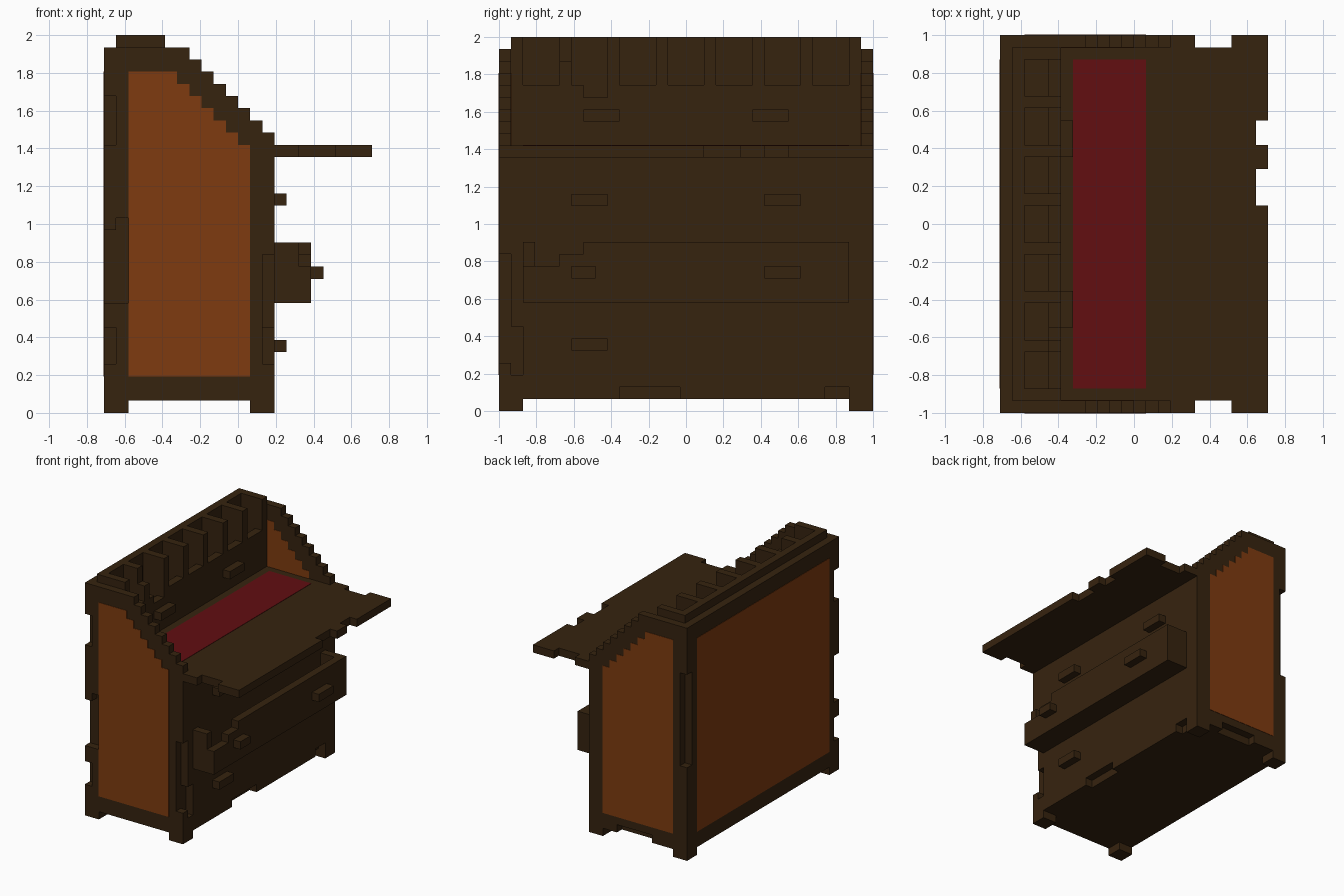
import bpy, bmesh

if "Cube" in bpy.data.objects:
    bpy.data.objects.remove(bpy.data.objects["Cube"], do_unlink=True)

U = 2 / 31          # one block
T = 0.003 / U       # thickness of painted plates, in blocks


def material(name, rgb):
    m = bpy.data.materials.new(name)
    m.use_nodes = True
    lin = [(c / 255 / 12.92) if c < 11 else ((c / 255 + 0.055) / 1.055) ** 2.4 for c in rgb]
    m.diffuse_color = (*lin, 1)
    bsdf = next(n for n in m.node_tree.nodes if n.type == "BSDF_PRINCIPLED")
    bsdf.inputs["Base Color"].default_value = (*lin, 1)
    bsdf.inputs["Roughness"].default_value = 0.8
    return m


DARK = material("dark wood", (54, 35, 15))
ORANGE = material("orange wood", (126, 59, 16))
RED = material("red leather", (98, 14, 17))


def prism(name, profile, j0, j1, mat=DARK):
    """Extrude an (x, z) outline from y = j0 to y = j1, all in blocks."""
    bm = bmesh.new()
    verts = [bm.verts.new(((i - 11) * U, (j0 - 15.5) * U, k * U)) for i, k in profile]
    face = bm.faces.new(verts)
    out = bmesh.ops.extrude_face_region(bm, geom=[face])
    moved = [g for g in out["geom"] if isinstance(g, bmesh.types.BMVert)]
    bmesh.ops.translate(bm, verts=moved, vec=(0, (j1 - j0) * U, 0))
    bmesh.ops.recalc_face_normals(bm, faces=bm.faces)
    me = bpy.data.meshes.new(name)
    bm.to_mesh(me)
    bm.free()
    me.materials.append(mat)
    ob = bpy.data.objects.new(name, me)
    bpy.context.collection.objects.link(ob)
    return ob


def box(name, i0, i1, j0, j1, k0, k1, mat=DARK):
    return prism(name, [(i0, k0), (i1, k0), (i1, k1), (i0, k1)], j0, j1, mat)


def cut(target, cutter):
    """Subtract a cutter from a part, then discard the cutter."""
    cutter.hide_render = True
    mod = target.modifiers.new("cut", "BOOLEAN")
    mod.operation = "DIFFERENCE"
    mod.solver = "EXACT"
    mod.object = cutter
    bpy.context.view_layer.objects.active = target
    bpy.ops.object.modifier_apply(modifier=mod.name)
    bpy.data.objects.remove(cutter, do_unlink=True)


def chip(target, *bounds):
    cut(target, box("chip_cutter", *bounds))


# Side panels with a stepped slope
side = [(0, 1), (14, 1), (14, 23)]
for n in range(7):
    side += [(13 - n, 23 + n), (13 - n, 24 + n)]
side.append((0, 30))
right_side = prism("right_side_panel", side, 0, 1)
left_side = prism("left_side_panel", side, 30, 31)

# Worn edges of the side panels
chip(right_side, -.5, 1, -.5, 1.5, 22, 26)
chip(right_side, -.5, 1, -.5, 1.5, 4, 7)
cut(right_side, prism("chip_cutter", [(-.5, 9), (2, 9), (2, 16), (1, 16), (1, 15), (-.5, 15)], -.5, 1.5))
chip(right_side, 13, 14.5, -.5, 1.5, 4, 13)
chip(left_side, -.5, 1, 29.5, 31.5, 12, 24)
chip(left_side, 5, 10, 29.5, 31.5, .5, 2)

# Orange inlays, outside and inside the side panels
steps = []
for n in range(6):
    steps += [(11 - n, 22 + n), (11 - n, 23 + n)]
outer = [(2, 3), (12, 3), (12, 22)] + steps + [(2, 28)]
inner = [(5, 22)] + steps + [(5, 28)]
prism("right_outer_inlay", outer, -T, 0, ORANGE)
prism("left_outer_inlay", outer, 31, 31 + T, ORANGE)
prism("right_inner_inlay", inner, 1, 1 + T, ORANGE)
prism("left_inner_inlay", inner, 30 - T, 30, ORANGE)

# Back
box("back_panel", 0, 1, 1, 30, 1, 30)
box("back_inlay", -T, 0, 2, 29, 3, 28, ORANGE)

# Lower chest with worn front edges
chest = box("chest", 1, 14, 1, 30, 1, 22)
chip(chest, 13, 14.5, .5, 2, 3, 7)
for j0, j1 in ((10, 15), (27, 29)):
    chip(chest, 13, 14.5, j0, j1, .5, 2)
box("writing_pad", 6, 12, 2, 29, 22, 22 + T, RED)

# Feet
for i in (0, 12):
    for j in (0, 29):
        box("foot", i, i + 2, j, j + 2, 0, 1)

# Pigeonhole unit: seven slots open at the top and front, each behind a low lip
cubby = box("pigeonholes", 1, 5, 1, 30, 22, 31)
slot = [(2, 25), (4, 25), (4, 27), (5.5, 27), (5.5, 31.5), (2, 31.5)]
for n in range(7):
    cut(cubby, prism("slot_cutter", slot, 2 + 4 * n, 5 + 4 * n))
chip(cubby, 4, 5.5, 4.5, 6.5, 29, 31.5)
chip(cubby, 3.5, 5.5, 7, 9, 26, 27.5)

# Fold-down writing flap with broken edges
flap = box("writing_flap", 14, 22, 0, 31, 21, 22)
for j0, j1 in ((-.5, 1), (30, 31.5)):
    chip(flap, 16, 19, j0, j1, 20.5, 22.5)
for j0, j1 in ((17, 20), (22, 24)):
    chip(flap, 21, 22.5, j0, j1, 20.5, 22.5)

# Open drawer with a broken front corner
drawer = box("open_drawer", 14, 17, 2, 29, 9, 14)
chip(drawer, 13.5, 16, 3, 28, 10, 14.5)
chip(drawer, 16, 17.5, 1.5, 5, 12, 14.5)
chip(drawer, 15.5, 17.5, 4.5, 7, 13, 14.5)

# Handles: x, y start, y end, z
for i, j0, j1, k in ((5, 7, 10, 24), (5, 21, 24, 24), (14, 6, 9, 17), (14, 22, 25, 17),
                     (17, 6, 8, 11), (17, 22, 25, 11), (14, 6, 9, 5)):
    box("handle", i, i + 1, j0, j1, k, k + 1)
